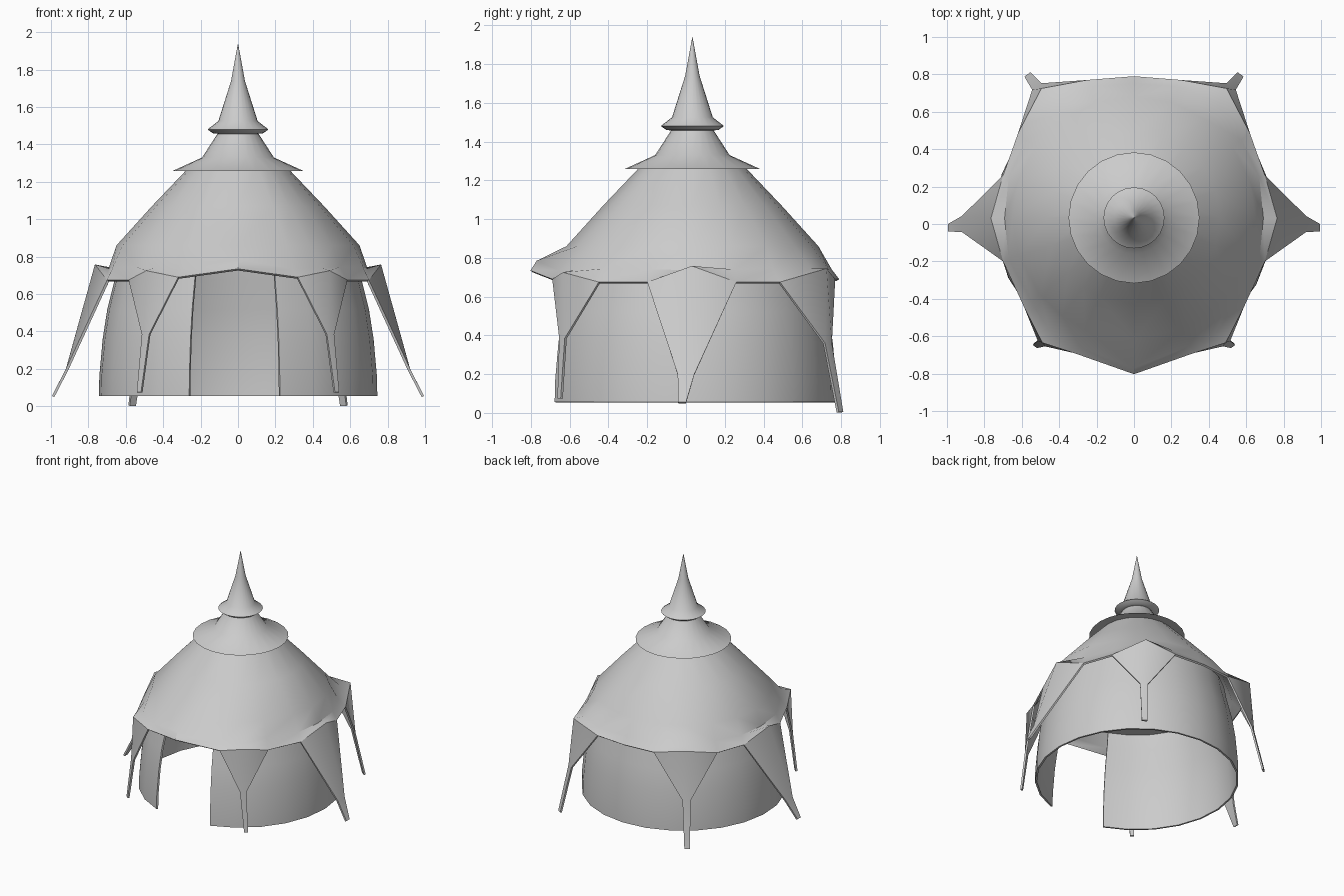
import bpy
from math import sin, cos, pi, radians, atan2
from mathutils import Vector

if "Cube" in bpy.data.objects:
    bpy.data.objects.remove(bpy.data.objects["Cube"])

CY = 0.033  # the round parts share an axis slightly behind the origin


def make(name, verts, faces, thick=0, mirror=False):
    me = bpy.data.meshes.new(name)
    me.from_pydata([tuple(v) for v in verts], [], faces)
    ob = bpy.data.objects.new(name, me)
    bpy.context.collection.objects.link(ob)
    if mirror:
        ob.modifiers.new("mirror", 'MIRROR')
    if thick:
        m = ob.modifiers.new("thickness", 'SOLIDIFY')
        m.thickness = thick
        m.offset = -1
    bpy.ops.object.select_all(action='DESELECT')
    bpy.context.view_layer.objects.active = ob
    ob.select_set(True)
    bpy.ops.object.convert(target='MESH')
    bpy.ops.object.shade_smooth_by_angle(angle=radians(38))
    return ob


def lathe(name, profile, a0, a1, n, thick=0):
    """Revolve an upward (r, z) profile between two angles."""
    full = abs(a1 - a0 - 2 * pi) < 1e-6
    cols = n if full else n + 1
    verts, k = [], len(profile)
    for i in range(cols):
        a = a0 + (a1 - a0) * i / n
        verts += [(r * cos(a), CY + r * sin(a), z) for r, z in profile]
    faces = []
    for i in range(n):
        p, q = i * k, (i + 1) % cols * k
        faces += [(p + j, q + j, q + j + 1, p + j + 1) for j in range(k - 1)]
    return make(name, verts, faces, thick)


# Round wall with the doorway left open at the front
lathe("wall", [(0.745, 0.055), (0.743, 0.16), (0.725, 0.36), (0.70, 0.52),
               (0.66, 0.68), (0.64, 0.79)],
      -pi / 2 + radians(17.5), 1.5 * pi - radians(20.5), 22, 0.014)

# Flat ceiling closing the wall under the roof
ring = [(0.64 * cos(i * pi / 12), CY + 0.64 * sin(i * pi / 12), 0.79) for i in range(24)]
make("ceiling", ring, [tuple(range(23, -1, -1))])

# Roof cap with two flanges and a spire
lathe("roof_cap_and_spire",
      [(0.25, 1.262), (0.35, 1.258), (0.192, 1.33), (0.11, 1.457), (0.135, 1.46),
       (0.163, 1.48), (0.105, 1.525), (0.037, 1.74), (0.0005, 1.94)],
      0, 2 * pi, 24)

# Right half of the eave, front to back; flap ridges are the raised points
eave = [Vector(p) for p in [
    (0, -0.803, 0.735), (0.32, -0.69, 0.69), (0.49, -0.635, 0.725),
    (0.585, -0.45, 0.675), (0.70, -0.20, 0.675), (0.765, 0.03, 0.758),
    (0.70, 0.26, 0.675), (0.62, 0.485, 0.675), (0.495, 0.725, 0.745),
    (0.25, 0.77, 0.69), (0, 0.79, 0.69)]]
# Crease just above the eave, where the flap ridges leave the round roof
crease = [Vector(p) for p in [
    (0, -0.77, 0.785), (0.29, -0.655, 0.735), (0.45, -0.575, 0.738),
    (0.545, -0.417, 0.745), (0.67, -0.19, 0.74), (0.692, 0.03, 0.737),
    (0.67, 0.25, 0.74), (0.575, 0.45, 0.745), (0.45, 0.645, 0.745),
    (0.24, 0.735, 0.74), (0, 0.752, 0.74)]]
n = len(eave)
verts = eave + crease
for r, z in [(0.65, 0.86), (0.46, 1.07), (0.26, 1.28)]:
    for p in eave:
        a = atan2(p.y - CY, p.x)
        verts.append(Vector((r * cos(a) if p.x else 0, CY + r * sin(a), z)))
faces = [(k * n + i, k * n + i + 1, (k + 1) * n + i + 1, (k + 1) * n + i)
         for k in range(4) for i in range(n - 1)]

# Tie-down flaps: folded triangle narrowing to a strap (ridge, neck, foot, widths)
for ridge, neck, foot, w1, w2 in [
        (2, (0.495, -0.64, 0.385), (0.53, -0.655, 0.075), 0.024, 0.014),
        (5, (0.92, 0.0, 0.20), (0.995, -0.02, 0.055), 0.043, 0.02),
        (8, (0.52, 0.735, 0.36), (0.57, 0.80, 0.005), 0.03, 0.02)]:
    p = eave[ridge]
    t = Vector((-(p.y - CY), p.x, 0)).normalized()
    b = len(verts)
    neck, foot = Vector(neck), Vector(foot)
    verts += [neck - t * w1, neck + t * w1, foot - t * w2, foot + t * w2]
    faces += [(ridge - 1, b, ridge), (ridge, b, b + 1), (ridge, b + 1, ridge + 1),
              (b, b + 2, b + 3, b + 1)]
make("roof_with_flaps", verts, faces, 0.014, mirror=True)
